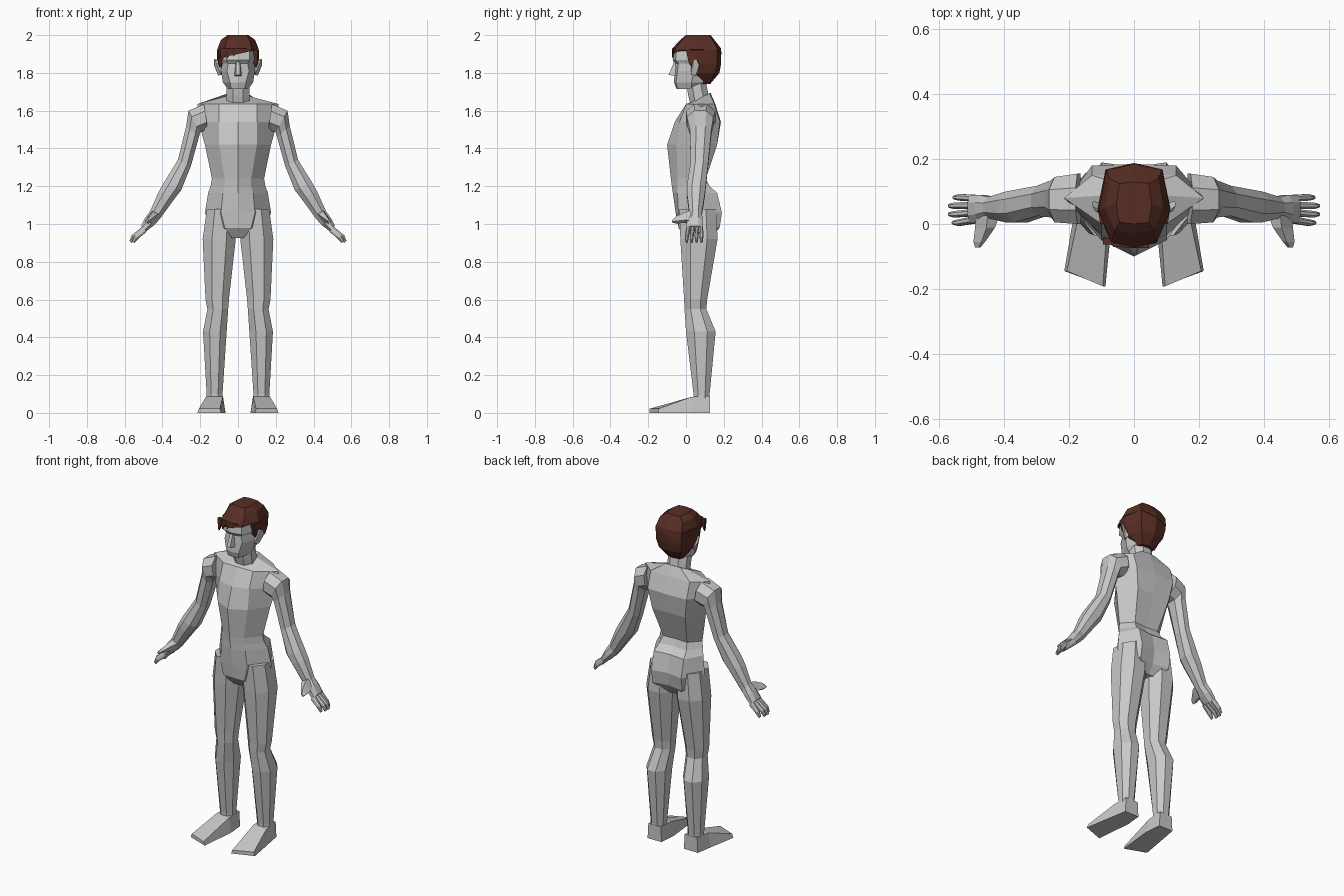
import bpy, bmesh


def material(name, rgb):
    m = bpy.data.materials.new(name)
    m.diffuse_color = (*rgb, 1)
    return m


GREY = material("light_grey", (0.58, 0.58, 0.58))
BROWN = material("dark_brown", (0.095, 0.027, 0.018))


def finish(name, bm, mat, mirror):
    bmesh.ops.recalc_face_normals(bm, faces=bm.faces)
    me = bpy.data.meshes.new(name)
    bm.to_mesh(me)
    bm.free()
    me.materials.append(mat)
    ob = bpy.data.objects.new(name, me)
    bpy.context.collection.objects.link(ob)
    if mirror:
        mod = ob.modifiers.new("mirror", 'MIRROR')
        mod.use_mirror_merge = False
    return ob


def loft(name, rings, mat=GREY, mirror=False):
    """Skin a list of equal-sized point rings and cap both ends."""
    bm = bmesh.new()
    vs = [[bm.verts.new(p) for p in r] for r in rings]
    n = len(vs[0])
    for a, b in zip(vs, vs[1:]):
        for i in range(n):
            j = (i + 1) % n
            bm.faces.new((a[i], a[j], b[j], b[i]))
    bm.faces.new(vs[0])
    bm.faces.new(vs[-1])
    return finish(name, bm, mat, mirror)


def hull(name, pts, mat=GREY, mirror=False):
    bm = bmesh.new()
    for p in pts:
        bm.verts.new(p)
    bmesh.ops.convex_hull(bm, input=bm.verts)
    return finish(name, bm, mat, mirror)


def sym(z, fc, mx, my, sx, sy, bx, by, bc, tilt=0.0, lean=0.0):
    """Eight-point body section: front centre, front, side, back, back centre."""
    half = [(mx, my), (sx, sy), (bx, by)]
    pts = [(0, fc)] + half + [(0, bc)] + [(-x, y) for x, y in reversed(half)]
    return [(x, y, z + tilt * (y - 0.08) + lean * x) for x, y in pts]


def octa(xi, zi, xo, zo, y0, y1, c=0.28):
    """Chamfered section between an inner and an outer edge of a limb."""
    uv = [(c, 0), (1 - c, 0), (1, c), (1, 1 - c), (1 - c, 1), (c, 1), (0, 1 - c), (0, c)]
    return [(xi + (xo - xi) * u, y0 + (y1 - y0) * v, zi + (zo - zi) * u) for u, v in uv]


# torso and pelvis
loft("torso", [
    sym(1.67, .04, .04, .045, .065, .09, .05, .125, .13, .5),
    sym(1.635, .0, .10, .0, .215, .08, .13, .15, .155),
    sym(1.54, -.06, .10, -.035, .21, .07, .13, .18, .185),
    sym(1.42, -.10, .10, -.05, .175, .06, .11, .165, .165),
    sym(1.24, -.08, .07, -.045, .138, .04, .08, .105, .10),
    sym(1.20, -.075, .07, -.045, .145, .045, .09, .125, .115),
    sym(1.165, -.07, .08, -.045, .158, .06, .10, .165, .155),
    sym(1.06, -.055, .09, -.04, .175, .07, .10, .19, .175),
    sym(.98, -.04, .07, -.04, .15, .07, .10, .178, .16),
    sym(.925, .0, .03, .0, .06, .07, .05, .13, .13)])

# neck
loft("neck", [octa(-.062, z, .062, z, a, b)
              for z, a, b in [(1.61, .03, .125), (1.68, .012, .12), (1.78, -.005, .10)]])

# head
loft("head", [
    sym(1.715, -.05, .035, -.045, .055, .03, .04, .06, .06),
    sym(1.75, -.064, .042, -.053, .08, .03, .06, .09, .11),
    sym(1.81, -.06, .058, -.045, .09, .04, .07, .12, .14),
    sym(1.85, -.06, .052, -.04, .096, .04, .075, .13, .155),
    sym(1.868, -.07, .062, -.055, .098, .04, .075, .13, .16),
    sym(1.92, -.062, .06, -.05, .095, .04, .075, .13, .16),
    sym(1.965, -.03, .05, -.02, .075, .05, .05, .12, .14)])
hull("nose", [(s * w, y, z) for s in (-1, 1) for w, y, z in
              [(.009, -.062, 1.862), (.01, -.092, 1.79), (.02, -.055, 1.782), (.012, -.05, 1.865)]])
hull("ear", [(.09, .025, 1.79), (.09, .03, 1.865), (.128, .055, 1.875), (.127, .07, 1.84),
             (.105, .05, 1.785), (.12, .04, 1.865), (.09, .065, 1.80)], mirror=True)

# hair: cap, back and fringe
loft("hair_cap", [
    sym(2.0, .0, .045, .005, .055, .06, .045, .125, .13),
    sym(1.975, -.03, .06, -.02, .09, .05, .075, .14, .15),
    sym(1.93, -.072, .07, -.055, .108, .04, .085, .165, .185),
    sym(1.90, -.074, .07, -.058, .112, .04, .088, .168, .188, 0, .22)], BROWN)
loft("hair_back", [
    sym(1.92, .0, .104, .0, .112, .05, .088, .165, .186),
    sym(1.85, .015, .102, .015, .110, .06, .085, .165, .186),
    sym(1.80, .05, .09, .05, .096, .08, .075, .155, .177),
    sym(1.74, .085, .04, .085, .05, .10, .04, .12, .127)], BROWN)
for i, (x, tip) in enumerate([(-.075, 1.855), (-.045, 1.875), (-.012, 1.885), (.025, 1.90)]):
    y = -.074 + .25 * max(abs(x) - .03, 0)
    hull(f"fringe_lock_{i + 1}", [(x - .02, y, 1.93), (x + .022, y, 1.93), (x - .02, y + .02, 1.93),
                                  (x + .022, y + .02, 1.93), (x - .012, y, tip),
                                  (x - .012, y + .012, tip)], BROWN)

# legs
loft("leg", [octa(a, z, b, z, f, k) for z, a, b, f, k in [
    (1.08, .012, .165, -.035, .16), (.92, .012, .187, -.03, .167), (.60, .048, .172, -.01, .112),
    (.55, .052, .162, -.008, .108), (.43, .06, .185, .0, .157), (.10, .082, .166, .04, .125),
    (.03, .082, .166, .04, .125)]], mirror=True)


# feet
def foot_ring(xi, yi, xo, yo, h, inset):
    return [(xi, yi, 0), (xo, yo, 0), (xo - inset, yo, h), (xi + inset, yi, h)]


loft("foot", [foot_ring(.075, .127, .168, .127, .09, .005),
              foot_ring(.066, .03, .185, .03, .085, .015),
              foot_ring(.088, -.192, .215, -.145, .022, .008)], mirror=True)

# arms with palms
loft("arm", [octa(*r) for r in [
    (.16, 1.50, .18, 1.635, .0, .155), (.20, 1.485, .262, 1.60, .005, .145),
    (.207, 1.46, .274, 1.52, .02, .135), (.25, 1.305, .318, 1.34, .025, .118),
    (.30, 1.18, .395, 1.215, .005, .105), (.335, 1.135, .42, 1.17, .005, .10),
    (.415, 1.025, .465, 1.07, .018, .083), (.445, .993, .49, 1.035, .005, .09),
    (.487, .96, .513, .99, .002, .09)]], mirror=True)

# fingers and thumb
for i, (y, end, x) in enumerate([(.012, .004, .558), (.035, .03, .57), (.058, .056, .57), (.08, .082, .555)]):
    loft(f"finger_{i + 1}", [octa(.482, .96, .507, .985, y - .011, y + .011),
                             octa(x - .03, .925, x - .008, .942, end - .010, end + .010),
                             octa(x - .008, .90, x + .004, .912, end - .006, end + .006)], mirror=True)
loft("thumb", [
    [(.41, .04, 1.055), (.45, .04, 1.075), (.485, .04, 1.02), (.45, .04, 1.0)],
    [(.428, -.01, 1.05), (.455, -.012, 1.06), (.49, -.012, 1.02), (.46, -.01, 1.005)],
    [(.455, -.05, 1.03), (.47, -.055, 1.04), (.495, -.055, 1.015), (.48, -.05, 1.003)],
    [(.473, -.072, 1.017), (.48, -.073, 1.022), (.49, -.073, 1.012), (.483, -.072, 1.006)]], mirror=True)
